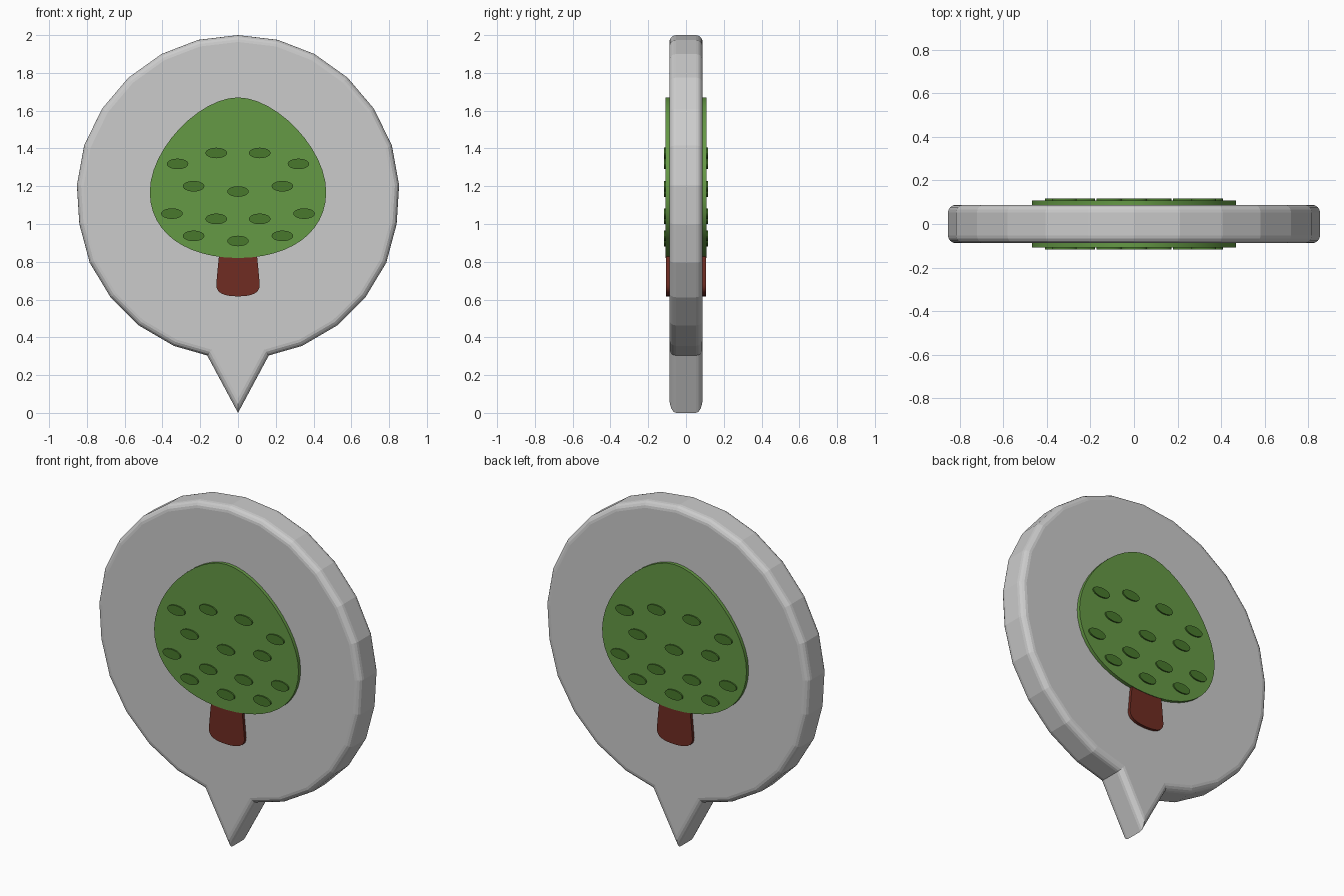
import bpy, bmesh, math

if "Cube" in bpy.data.objects:
    bpy.data.objects.remove(bpy.data.objects["Cube"])


def material(name, rgb):
    m = bpy.data.materials.new(name)
    m.diffuse_color = (*rgb, 1)
    m.use_nodes = True
    m.node_tree.nodes["Principled BSDF"].inputs["Base Color"].default_value = m.diffuse_color
    return m


def mirrored(half):
    """Close a right-hand half outline that starts and ends on x = 0."""
    return half + [(-x, z) for x, z in reversed(half[1:-1])]


def bezier(a, b, c, d, n=12):
    out = []
    for i in range(n):
        t = i / n
        s = 1 - t
        out.append(tuple(s**3 * p + 3 * s * s * t * q + 3 * s * t * t * r + t**3 * w
                         for p, q, r, w in zip(a, b, c, d)))
    return out


def plate(name, outlines, depth, mat=None, bevel=0, smooth=True):
    """Extrude XZ outlines from -depth to +depth in y."""
    bm = bmesh.new()
    for pts in outlines:
        face = bm.faces.new([bm.verts.new((x, -depth, z)) for x, z in pts])
        ext = bmesh.ops.extrude_face_region(bm, geom=[face], use_keep_orig=True)
        for v in ext["geom"]:
            if isinstance(v, bmesh.types.BMVert):
                v.co.y = depth
    bmesh.ops.recalc_face_normals(bm, faces=bm.faces)
    if bevel:
        rim = [e for e in bm.edges if abs(e.verts[0].co.y - e.verts[1].co.y) < 1e-5]
        bmesh.ops.bevel(bm, geom=rim, offset=bevel, segments=4, profile=0.5,
                        affect='EDGES', clamp_overlap=True)
    me = bpy.data.meshes.new(name)
    bm.to_mesh(me)
    bm.free()
    ob = bpy.data.objects.new(name, me)
    bpy.context.collection.objects.link(ob)
    if mat:
        me.materials.append(mat)
    if smooth:
        bpy.ops.object.select_all(action='DESELECT')
        ob.select_set(True)
        bpy.context.view_layer.objects.active = ob
        bpy.ops.object.shade_smooth_by_angle(angle=math.radians(30))
    return ob


# Faceted disc with a pointer at the bottom
disc = [(0, 2), (0.21, 1.975), (0.405, 1.9), (0.58, 1.775), (0.72, 1.61),
        (0.815, 1.415), (0.853, 1.205), (0.84, 1.0), (0.785, 0.795),
        (0.675, 0.612), (0.525, 0.463), (0.34, 0.355), (0.163, 0.304), (0, 0)]
plate("marker_badge", [mirrored(disc)], 0.088, bevel=0.036, smooth=False)

# Tree trunk
trunk = [(0, 0.84), (0.1, 0.84), (0.107, 0.77)] + bezier(
    (0.115, 0.68), (0.117, 0.635), (0.075, 0.617), (0, 0.617), 8) + [(0, 0.617)]
plate("tree_trunk", [mirrored(trunk)], 0.105, material("brown", (0.16, 0.025, 0.016)))

# Egg-shaped tree crown
crown = bezier((0, 1.67), (0.2, 1.67), (0.467, 1.4), (0.467, 1.17)) + bezier(
    (0.467, 1.17), (0.467, 0.95), (0.27, 0.82), (0, 0.82)) + [(0, 0.82)]
plate("tree_crown", [mirrored(crown)], 0.108, material("green", (0.13, 0.32, 0.06)))

# Oval leaf spots, raised slightly on both faces
right = [(0.115, 1.376), (0.32, 1.318), (0.235, 1.2), (0.115, 1.027),
         (0.35, 1.055), (0.235, 0.937)]
spots = right + [(-x, z) for x, z in right] + [(0, 1.172), (0, 0.91)]
ovals = [[(x + 0.057 * math.cos(i * math.tau / 24), z + 0.028 * math.sin(i * math.tau / 24))
          for i in range(24)] for x, z in spots]
plate("leaf_spots", ovals, 0.116, material("dark_green", (0.065, 0.19, 0.025)))
